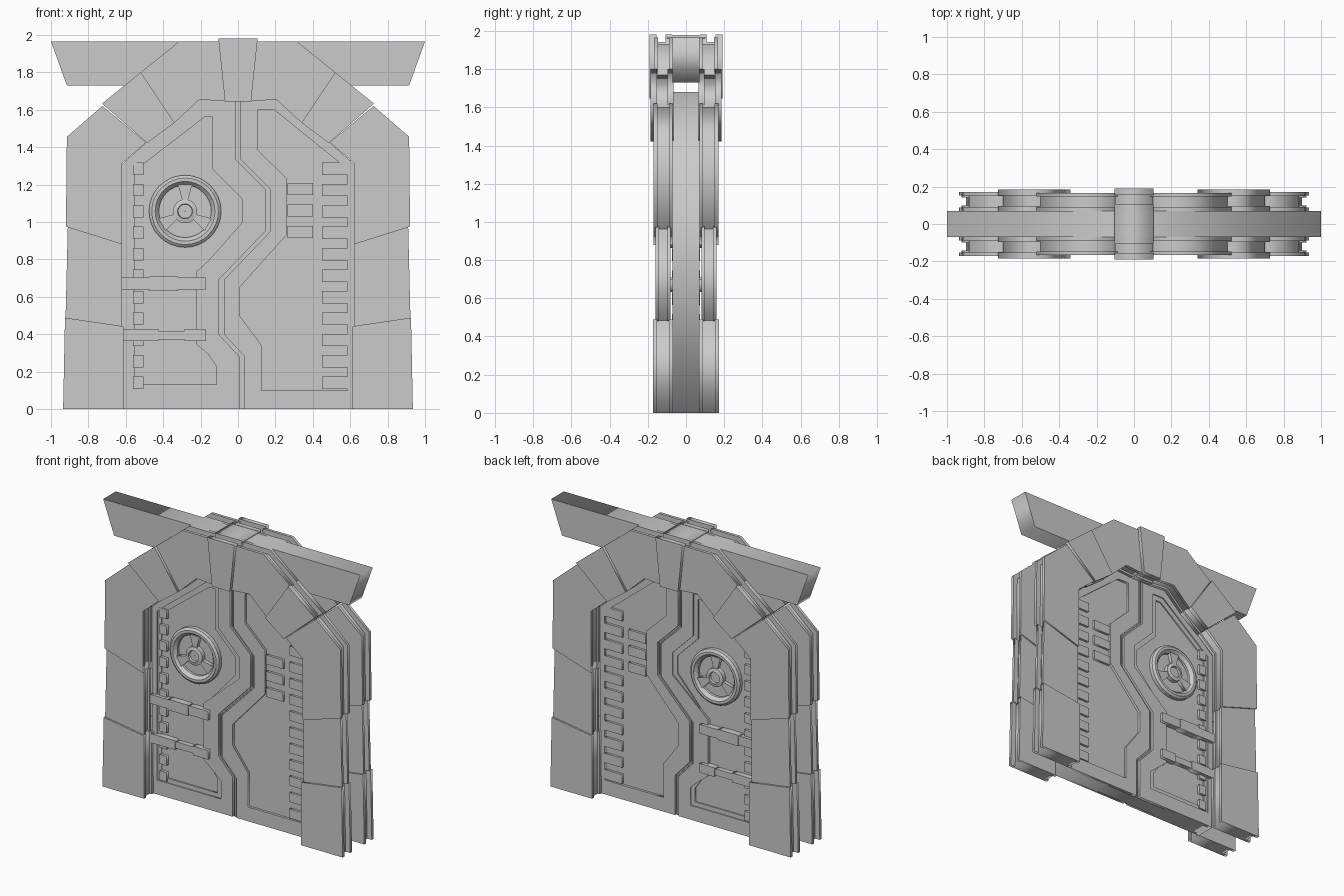
import bpy, bmesh, math
from mathutils import Matrix

if "Cube" in bpy.data.objects:
    bpy.data.objects.remove(bpy.data.objects["Cube"])


def finish(ob, mx, my):
    if mx or my:
        m = ob.modifiers.new("mirror", 'MIRROR')
        m.use_axis = (mx, my, False)
        m.use_mirror_merge = False
    return ob


def plate(name, loops, d0, d1, mx=False, my=True):
    """Flat plate from x/z outlines (extra loops are holes), d = depth toward the front."""
    cu = bpy.data.curves.new(name, 'CURVE')
    cu.dimensions = '2D'
    cu.fill_mode = 'BOTH'
    cu.extrude = (d1 - d0) / 2
    for pts in loops:
        s = cu.splines.new('POLY')
        s.points.add(len(pts) - 1)
        for p, (x, z) in zip(s.points, pts):
            p.co = (x, z, 0, 1)
        s.use_cyclic_u = True
    ob = bpy.data.objects.new(name, cu)
    bpy.context.collection.objects.link(ob)
    bpy.ops.object.select_all(action='DESELECT')
    ob.select_set(True)
    bpy.context.view_layer.objects.active = ob
    bpy.ops.object.convert(target='MESH')
    ob = bpy.context.view_layer.objects.active
    ob.data.transform(Matrix.Translation((0, -(d0 + d1) / 2, 0)) @ Matrix.Rotation(math.pi / 2, 4, 'X'))
    bm = bmesh.new()
    bm.from_mesh(ob.data)
    bmesh.ops.remove_doubles(bm, verts=bm.verts, dist=1e-5)
    bmesh.ops.recalc_face_normals(bm, faces=bm.faces)
    bm.to_mesh(ob.data)
    bm.free()
    return finish(ob, mx, my)


def rect(x0, x1, z0, z1):
    return [(x0, z0), (x1, z0), (x1, z1), (x0, z1)]


def lathe(name, profile, cx, cz, n=32):
    """Spin a closed (radius, depth) profile about a front-facing axis."""
    bm = bmesh.new()
    rings = [[bm.verts.new((cx + r * math.sin(2 * math.pi * i / n), -d,
                            cz + r * math.cos(2 * math.pi * i / n))) for r, d in profile]
             for i in range(n)]
    k = len(profile)
    for i in range(n):
        a, b = rings[i], rings[(i + 1) % n]
        for j in range(k):
            bm.faces.new((a[j], a[(j + 1) % k], b[(j + 1) % k], b[j]))
    bmesh.ops.recalc_face_normals(bm, faces=bm.faces)
    me = bpy.data.meshes.new(name)
    bm.to_mesh(me)
    bm.free()
    ob = bpy.data.objects.new(name, me)
    bpy.context.collection.objects.link(ob)
    return finish(ob, False, True)


# Arch segments: two plates around a recessed core
def segment(name, outer, inner, d0, d1, t, mx=True):
    def mix(a, b, f):
        return [(p[0] + (q[0] - p[0]) * f, p[1] + (q[1] - p[1]) * f) for p, q in zip(a, b)]
    full = outer + inner[::-1]
    core = mix(outer, inner, 0.11) + mix(outer, inner, 0.95)[::-1]
    plate(name + "_front_plate", [full], d1 - t, d1, mx)
    plate(name + "_core", [core], d0 + t, d1 - t, mx)
    plate(name + "_inner_plate", [full], d0, d0 + t, mx)


segment("lower_leg", [(.935, 0), (.925, .488)], [(.61, 0), (.612, .442)], .068, .172, .02)
segment("middle_leg", [(.922, .485), (.91, .975)], [(.62, .44), (.62, .88)], .08, .16, .018)
segment("upper_leg", [(.92, .975), (.915, 1.455), (.725, 1.62)],
        [(.62, .88), (.62, 1.315), (.49, 1.425)], .07, .17, .02)
segment("shoulder_block", [(.727, 1.633), (.52, 1.80)], [(.485, 1.422), (.34, 1.53)], .065, .185, .032)
segment("top_segment", [(.52, 1.80), (.315, 1.965), (.09, 1.965)],
        [(.34, 1.53), (.205, 1.655), (.07, 1.645)], .07, .167, .02)
segment("keystone", [(.105, 1.98), (-.105, 1.98)], [(.07, 1.645), (-.07, 1.645)], .072, .19, .035, False)
plate("keystone_cap", [rect(-.105, .105, 1.96, 1.978)], -.1, .1, my=False)

# Crossbeam
plate("top_beam", [[(-1, 1.965), (1, 1.965), (.915, 1.73), (-.915, 1.73)]], -.07, .07, my=False)

# Door core slab
plate("door_core", [[(-.62, 0), (.62, 0), (.62, 1.31), (.2, 1.68), (-.2, 1.68), (-.62, 1.31)]],
      -.053, .053, my=False)

# Door leaves with zigzag seam and recessed panels
seam = [(0, 1.68), (0, 1.335), (.16, 1.175), (.16, .95), (-.09, .69), (-.09, .40), (.022, .28), (.022, 0)]


def shift(dx):
    return [(x + dx, z) for x, z in seam]


left_panel = [(-.58, .10), (-.58, 1.29), (-.195, 1.595), (-.105, 1.595), (-.105, 1.298), (.056, 1.137),
              (.056, .982), (-.222, .736), (-.222, .345), (-.083, .228), (-.083, .10)]
left_inner = [(-.553, .13), (-.553, 1.272), (-.18, 1.56), (-.137, 1.56), (-.137, 1.282), (.024, 1.12),
              (.024, .998), (-.19, .757), (-.19, .334), (-.115, .228), (-.115, .13)]
right_panel = [(.105, 1.598), (.195, 1.598), (.586, 1.282), (.586, .10), (.126, .10), (.126, .34),
               (.008, .50), (.008, .65), (.26, .93), (.26, 1.234), (.105, 1.384)]
plate("left_door_leaf", [[(-.62, 0), (-.62, 1.31), (-.2, 1.68)] + shift(-.014), left_panel], .05, .07)
plate("left_panel_step", [left_panel, left_inner], .05, .062)
plate("right_door_leaf", [[(.62, 0), (.62, 1.31), (.2, 1.68)] + shift(.014), right_panel], .05, .07)
plate("seam_strip", [shift(-.005) + shift(.005)[::-1]], .05, .061)

# Hinge teeth and vent slats
for i in range(11):
    z = .14 + .1145 * i
    plate("left_tooth", [rect(-.562, -.505, z - .033, z + .033)], .05, .072)
    plate("right_tooth", [rect(.448, .586, z - .033, z + .033)], .05, .069)
for z in (.945, 1.06, 1.175):
    plate("vent_slat", [rect(.265, .40, z - .032, z + .032)], .05, .07)

# Locking bars
for z, parts in ((.67, ((-.62, -.475, .032, .093), (-.475, -.32, .038, .099), (-.32, -.17, .032, .093))),
                 (.395, ((-.615, -.425, .032, .093), (-.425, -.285, .023, .086), (-.285, -.17, .032, .093)))):
    for x0, x1, h, d in parts:
        plate("locking_bar", [rect(x0, x1, z - h, z + h)], .05, d)

# Hand wheel
cx, cz = -.283, 1.057
lathe("wheel_rim", [(.193, .05), (.193, .08), (.178, .092), (.16, .092), (.14, .07), (.14, .05)], cx, cz)
lathe("wheel_hub", [(.064, .05), (.064, .084), (.04, .09), (.037, .076), (.001, .076), (.001, .05)], cx, cz)
for k in range(3):
    a = k * 2 * math.pi / 3
    ca, sa = math.cos(a), math.sin(a)
    pts = [(-.014, .055), (.014, .055), (.038, .142), (-.038, .142)]
    plate("wheel_spoke", [[(cx + x * ca + z * sa, cz - x * sa + z * ca) for x, z in pts]], .05, .078)
